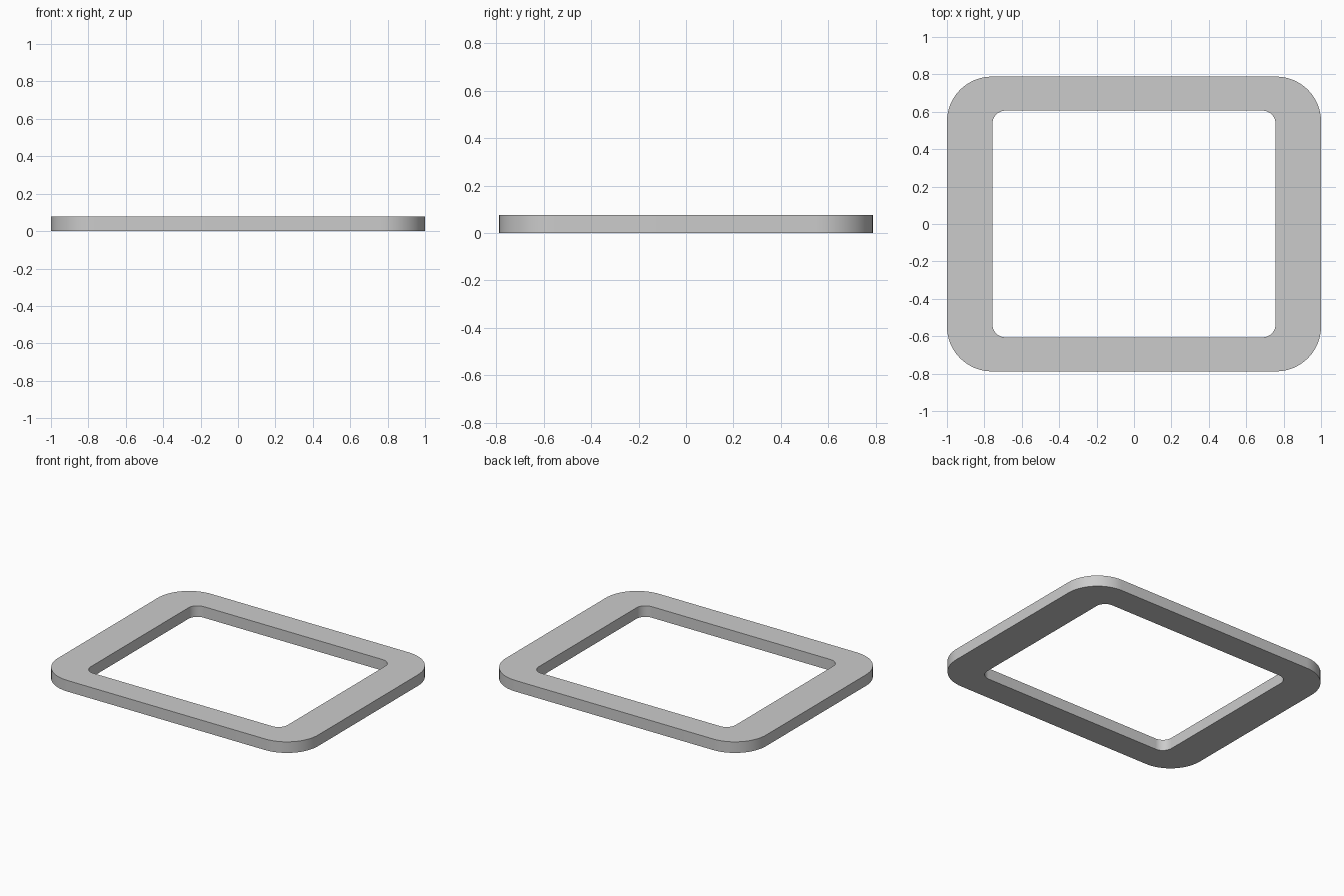
import bpy, bmesh
from math import sin, cos, pi

if "Cube" in bpy.data.objects:
    bpy.data.objects.remove(bpy.data.objects["Cube"])

HEIGHT = 0.077
STEPS = 16  # segments per rounded corner


def rounded_rect(hx, hy, r):
    """Counter-clockwise outline of a rounded rectangle."""
    pts = []
    for k, (sx, sy) in enumerate([(1, 1), (-1, 1), (-1, -1), (1, -1)]):
        for i in range(STEPS + 1):
            a = (k + i / STEPS) * pi / 2
            pts.append((sx * (hx - r) + r * cos(a), sy * (hy - r) + r * sin(a)))
    return pts


# Outer and inner outlines, at the bottom and top of the frame
outer = rounded_rect(1.0, 0.788, 0.24)
inner = rounded_rect(0.757, 0.606, 0.07)
bm = bmesh.new()
loops = [[bm.verts.new((x, y, z)) for x, y in outline]
         for outline, z in ((outer, 0), (outer, HEIGHT), (inner, HEIGHT), (inner, 0))]

# Bridge the four loops: outer wall, top, inner wall, underside
n = len(outer)
for k in range(4):
    a, b = loops[k], loops[(k + 1) % 4]
    for i in range(n):
        j = (i + 1) % n
        bm.faces.new((a[i], a[j], b[j], b[i]))
bmesh.ops.recalc_face_normals(bm, faces=bm.faces)

mesh = bpy.data.meshes.new("rounded_frame")
bm.to_mesh(mesh)
bm.free()
frame = bpy.data.objects.new("rounded_frame", mesh)
bpy.context.collection.objects.link(frame)

# Smooth corners, sharp rims
bpy.context.view_layer.objects.active = frame
frame.select_set(True)
bpy.ops.object.shade_smooth_by_angle()
